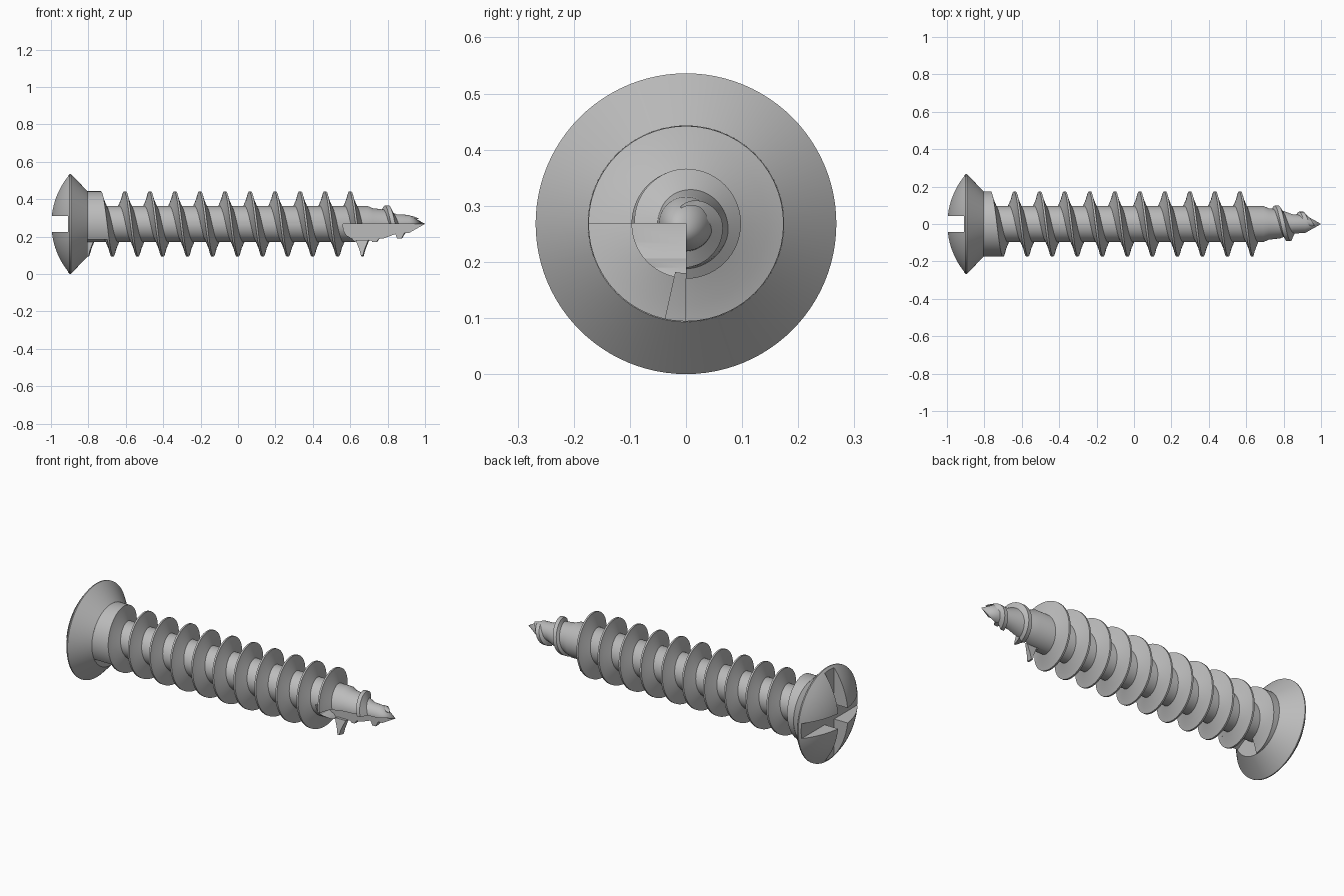
import bpy, bmesh, math
from math import pi, sin, cos, sqrt

if "Cube" in bpy.data.objects:
    bpy.data.objects.remove(bpy.data.objects["Cube"])

AXIS = 0.268      # height of the screw axis, also the head radius
PITCH = 0.1338
STEPS = 56        # segments per turn

steel = bpy.data.materials.new("steel_grey")
steel.use_nodes = True
steel.diffuse_color = (0.5, 0.5, 0.5, 1)
steel.node_tree.nodes["Principled BSDF"].inputs["Base Color"].default_value = (0.5, 0.5, 0.5, 1)


def finish(name, bm):
    bmesh.ops.recalc_face_normals(bm, faces=bm.faces)
    mesh = bpy.data.meshes.new(name)
    bm.to_mesh(mesh)
    bm.free()
    mesh.materials.append(steel)
    ob = bpy.data.objects.new(name, mesh)
    bpy.context.collection.objects.link(ob)
    return ob


def around(x, r, t):
    return (x, -r * sin(t), AXIS + r * cos(t))


def lathe(name, profile):
    """Revolve (x, radius) points about the screw axis; both ends sit on it."""
    bm = bmesh.new()
    n = 96
    rings = []
    for x, r in profile:
        if r == 0:
            rings.append([bm.verts.new(around(x, 0, 0))] * n)
        else:
            rings.append([bm.verts.new(around(x, r, 2 * pi * i / n)) for i in range(n)])
    for a, b in zip(rings, rings[1:]):
        for i in range(n):
            j = (i + 1) % n
            bm.faces.new(list(dict.fromkeys((a[i], a[j], b[j], b[i]))))
    return finish(name, bm)


def sweep(name, section, start, end):
    """Sweep section(t), a closed list of (x, radius), round the axis."""
    bm = bmesh.new()
    count = max(3, math.ceil((end - start) / (2 * pi) * STEPS))
    rows = []
    for i in range(count + 1):
        t = start + (end - start) * i / count
        rows.append([bm.verts.new(around(x, r, t)) for x, r in section(t)])
    for a, b in zip(rows, rows[1:]):
        for k in range(len(a)):
            m = (k + 1) % len(a)
            bm.faces.new((a[k], a[m], b[m], b[k]))
    bm.faces.new(rows[0])
    bm.faces.new(rows[-1])
    return finish(name, bm)


def prism(name, outline, y0, y1):
    """Extrude an (x, z) outline along y."""
    bm = bmesh.new()
    face = bm.faces.new([bm.verts.new((x, y0, z)) for x, z in outline])
    moved = bmesh.ops.extrude_face_region(bm, geom=[face])["geom"]
    bmesh.ops.translate(bm, vec=(0, y1 - y0, 0),
                        verts=[v for v in moved if isinstance(v, bmesh.types.BMVert)])
    return finish(name, bm)


def cut(target, cutter):
    mod = target.modifiers.new("cut", "BOOLEAN")
    mod.operation = "DIFFERENCE"
    mod.solver = "EXACT"
    mod.object = cutter
    bpy.context.view_layer.objects.active = target
    bpy.ops.object.modifier_apply(modifier=mod.name)
    bpy.data.objects.remove(cutter)


def lerp(points, x):
    for (xa, ra), (xb, rb) in zip(points, points[1:]):
        if x <= xb:
            return ra + (rb - ra) * max(0, (x - xa) / (xb - xa))
    return points[-1][1]


# Domed countersunk head with a crossed slot
ball = (AXIS ** 2 + 0.1 ** 2) / 0.2
dome = []
for i in range(13):
    r = AXIS * i / 12
    dome.append((-1 + ball - sqrt(ball ** 2 - r ** 2), r))
head = lathe("head", dome + [(-0.894, AXIS), (-0.805, 0.175), (-0.805, 0)])
half = 0.043
floor = -0.91
cut(head, prism("slot_across", [(-1.1, AXIS - half), (floor, AXIS - half),
                                (floor, AXIS + half), (-1.1, AXIS + half)], -0.4, 0.4))
cut(head, prism("slot_upright", [(-1.1, -0.1), (floor, -0.1), (floor, 0.7), (-1.1, 0.7)],
                -half, half))

# Shank with pointed tip and a quarter flute cut out of it
core = [(0.69, 0.097), (0.72, 0.084), (0.78, 0.077), (0.85, 0.051), (0.915, 0.048), (1.0, 0)]
shank = lathe("shank", [(-0.82, 0), (-0.82, 0.097)] + core)
cut(shank, prism("flute", [(0.56, AXIS), (0.565, 0.232), (0.58, 0.206), (0.61, 0.19),
                           (0.635, 0.16), (0.64, -0.1), (1.1, -0.1), (1.1, AXIS)], -0.4, 0))


# Main thread
def helix(t):
    return -0.738 + PITCH * t / (2 * pi)


def thread_section(t):
    x = helix(t)
    return [(x - 0.034, 0.088), (x - 0.012, 0.145), (x - 0.005, 0.174),
            (x + 0.005, 0.174), (x + 0.012, 0.145), (x + 0.034, 0.088)]


def collar_section(t):
    x = helix(t)
    return [(-0.82, 0.088), (-0.82, 0.175), (x + 0.005, 0.175),
            (x + 0.012, 0.145), (x + 0.034, 0.088)]


parts = [head, shank]
parts.append(sweep("thread", thread_section, 0.5 * pi, 20.5 * pi))
parts.append(sweep("thread_run_in", collar_section, -pi, 0.66 * pi))
parts.append(sweep("cutting_tooth", thread_section, 21 * pi - 0.22, 21 * pi))

# Small tapering thread on the tip, interrupted by the flute
crest = [(0.7, 0.098), (0.8, 0.098), (0.83, 0.092), (0.9, 0.064), (0.94, 0.03)]


def tip_section(t):
    x = 0.797 + PITCH * t / (2 * pi)
    low = lerp(core, x) * 0.8
    high = max(lerp(crest, x), low + 0.003)
    return [(x - 0.03, low), (x - 0.012, high), (x + 0.01, high), (x + 0.03, low)]


parts.append(sweep("tip_thread_rear", tip_section, -pi, 0.5 * pi))
parts.append(sweep("tip_thread_front", tip_section, pi, 2.1 * pi))

# Smooth shading with sharp edges kept
bpy.ops.object.select_all(action="DESELECT")
for ob in parts:
    ob.select_set(True)
bpy.context.view_layer.objects.active = head
bpy.ops.object.shade_smooth_by_angle(angle=math.radians(30))
